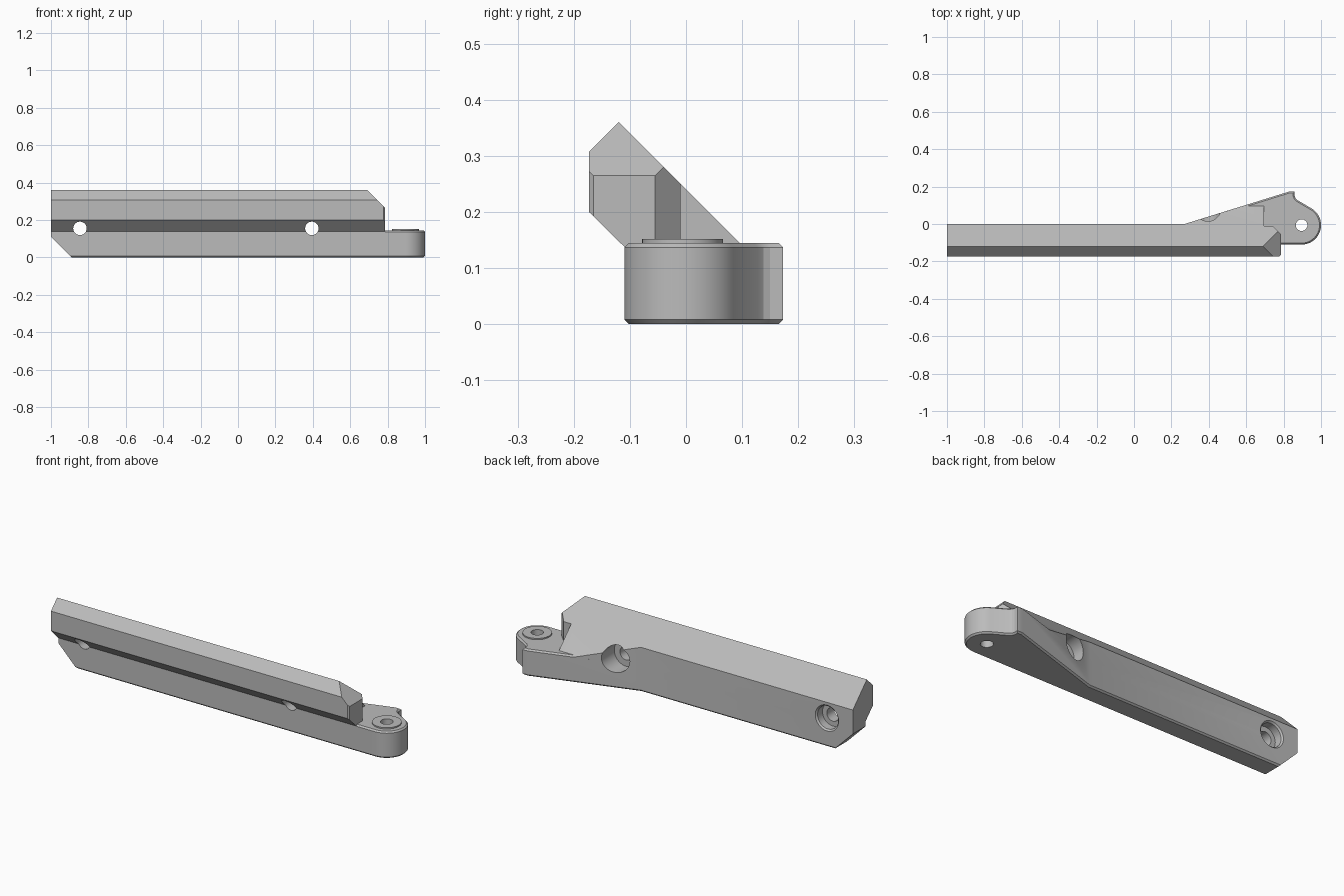
import bpy, bmesh, math
from mathutils import Vector, Matrix

if "Cube" in bpy.data.objects:
    bpy.data.objects.remove(bpy.data.objects["Cube"], do_unlink=True)

gray = bpy.data.materials.new("plain_gray")
gray.use_nodes = True
color = (0.5, 0.5, 0.5, 1)
gray.diffuse_color = color
gray.node_tree.nodes["Principled BSDF"].inputs["Base Color"].default_value = color


def finish(bm, name, helper=True):
    bmesh.ops.recalc_face_normals(bm, faces=bm.faces)
    mesh = bpy.data.meshes.new(name)
    bm.to_mesh(mesh)
    bm.free()
    mesh.materials.append(gray)
    obj = bpy.data.objects.new(name, mesh)
    bpy.context.collection.objects.link(obj)
    obj.hide_render = helper
    return obj


def prism(name, points, axis, low, high, chamfer=0, helper=True):
    """Extrude a 2D outline along an axis, with optional chamfered rims."""
    place = {"x": lambda a, b: (low, a, b),
             "y": lambda a, b: (a, low, b),
             "z": lambda a, b: (a, b, low)}[axis]
    step = Vector([(high - low) * (axis == k) for k in "xyz"])
    bm = bmesh.new()
    face = bm.faces.new([bm.verts.new(place(a, b)) for a, b in points])
    new = bmesh.ops.extrude_face_region(bm, geom=[face])["geom"]
    bmesh.ops.translate(bm, vec=step,
                        verts=[v for v in new if isinstance(v, bmesh.types.BMVert)])
    bmesh.ops.recalc_face_normals(bm, faces=bm.faces)
    if chamfer:
        rims = [e for e in bm.edges if abs(e.verts[0].co.z - e.verts[1].co.z) < 1e-5]
        bmesh.ops.bevel(bm, geom=rims, offset=chamfer, segments=1, affect="EDGES")
    return finish(bm, name, helper)


def cone(name, r1, r2, start, length, axis="z"):
    """Round cutter or boss running from start along +y or +z."""
    bm = bmesh.new()
    turn = Matrix.Rotation(-math.pi / 2, 4, "X") if axis == "y" else Matrix()
    bmesh.ops.create_cone(bm, cap_ends=True, segments=48, radius1=r1, radius2=r2,
                          depth=length,
                          matrix=Matrix.Translation(start) @ turn
                          @ Matrix.Translation((0, 0, length / 2)))
    return finish(bm, name)


def combine(target, tool, operation):
    mod = target.modifiers.new(operation.lower(), "BOOLEAN")
    mod.operation = operation
    mod.solver = "EXACT"
    mod.object = tool
    bpy.context.view_layer.objects.active = target
    bpy.ops.object.modifier_apply(modifier=mod.name)
    bpy.data.objects.remove(tool, do_unlink=True)


# Base plate with a flared back and a rounded lug
tip_x, tip_y, tip_r = 0.896, -0.006, 0.104
arc = [(tip_x + tip_r * math.cos(math.radians(t)), tip_y + tip_r * math.sin(math.radians(t)))
       for t in range(-90, 61, 6)]
outline = [(-1, -0.11)] + arc + [(0.875, 0.127), (0.864, 0.138), (0.859, 0.15),
                                 (0.859, 0.173), (0.828, 0.173), (0.27, 0), (-1, 0)]
arm = prism("clamp_arm", outline, "z", 0, 0.145, 0.008, helper=False)

# Upper rail: sloped cross-section trimmed by its plan and side outlines
rail = prism("rail", [(-0.11, 0.1), (-0.11, 0.138), (-0.173, 0.2), (-0.173, 0.307),
                      (-0.12, 0.36), (0.14, 0.1)], "x", -1, 0.785)
plan = prism("rail_plan", [(-1, -0.3), (0.775, -0.3), (0.775, -0.175), (0.785, -0.165),
                           (0.785, -0.055), (0.74, -0.01), (0.695, -0.01),
                           (0.695, 0.1317), (0.27, 0), (-1, 0)], "z", 0, 0.5)
side = prism("rail_side", [(-1, 0), (0.8, 0), (0.8, 0.25), (0.69, 0.36),
                           (0.65, 0.4), (-1, 0.4)], "y", -0.4, 0.4)
combine(rail, plan, "INTERSECT")
combine(rail, side, "INTERSECT")
combine(arm, rail, "UNION")

# Raised washer face and pivot hole
combine(arm, cone("washer_boss", 0.072, 0.072, (tip_x, tip_y, 0.1), 0.052), "UNION")
combine(arm, cone("pivot_hole", 0.031, 0.031, (tip_x, tip_y, -0.1), 0.4), "DIFFERENCE")

# Cut lower corner at the free end
combine(arm, prism("corner_cutter", [(-1.1, 0.21), (-1.1, -0.1), (-0.79, -0.1)],
                   "y", -0.4, 0.4), "DIFFERENCE")

# Bolt holes with counterbores opening to the back
for x, bore in ((-0.845, 0.062), (0.395, 0.07)):
    combine(arm, cone("bolt_hole", 0.036, 0.036, (x, -0.4, 0.155), 0.8, "y"), "DIFFERENCE")
    combine(arm, cone("counterbore", bore, bore, (x, -0.05, 0.155), 0.4, "y"), "DIFFERENCE")
combine(arm, cone("bore_chamfer", 0.06, 0.074, (-0.845, -0.01, 0.155), 0.014, "y"), "DIFFERENCE")

bpy.ops.object.select_all(action="DESELECT")
arm.select_set(True)
bpy.context.view_layer.objects.active = arm
bpy.ops.object.shade_smooth_by_angle(angle=math.radians(20))
